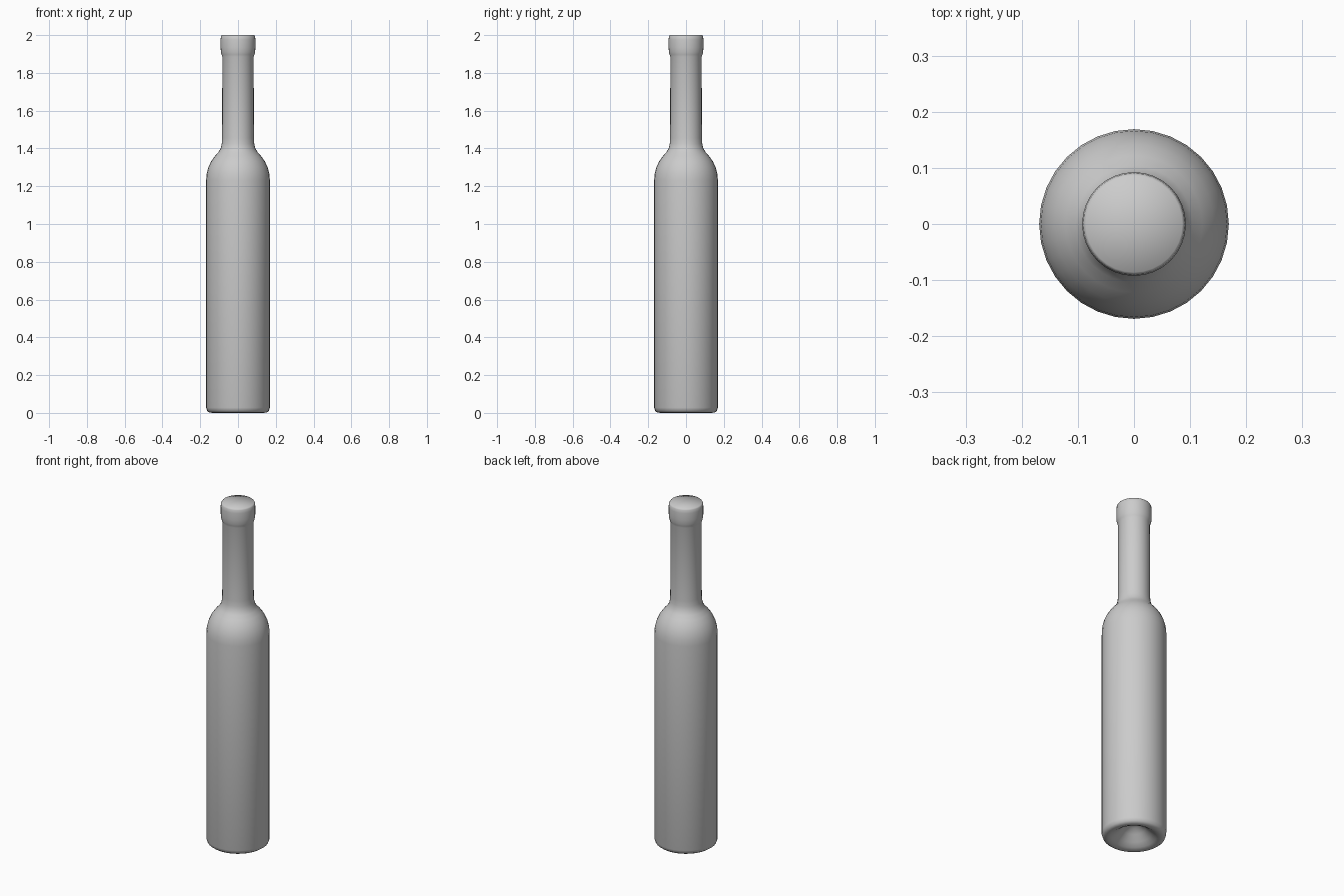
import bpy, bmesh
from math import pi, cos, sin, radians

if "Cube" in bpy.data.objects:
    bpy.data.objects.remove(bpy.data.objects["Cube"])

SIDES = 32

# Half outline (radius, height): punt, heel, body, shoulder, neck, lip, closed top
profile = [
    (0, 0.085), (0.03, 0.078), (0.06, 0.056), (0.09, 0.026), (0.115, 0.008),
    (0.135, 0.0), (0.152, 0.002), (0.163, 0.010), (0.169, 0.028),
    (0.169, 1.23), (0.166, 1.265), (0.157, 1.30), (0.142, 1.332), (0.122, 1.36),
    (0.104, 1.38), (0.092, 1.40), (0.086, 1.425), (0.084, 1.455),
    (0.083, 1.885), (0.087, 1.897), (0.0905, 1.91), (0.0925, 1.935),
    (0.0925, 1.975), (0.0905, 1.993), (0.086, 2.0), (0, 2.0),
]


def lathe(name, points, sides):
    bm = bmesh.new()
    rings = []
    for r, z in points:
        n = sides if r else 1
        rings.append([bm.verts.new((r * cos(2 * pi * i / sides), r * sin(2 * pi * i / sides), z))
                      for i in range(n)])
    for a, b in zip(rings, rings[1:]):
        for i in range(sides):
            j = (i + 1) % sides
            quad = [a[i % len(a)], a[j % len(a)], b[j % len(b)], b[i % len(b)]]
            bm.faces.new(list(dict.fromkeys(quad)))
    bmesh.ops.recalc_face_normals(bm, faces=bm.faces)
    mesh = bpy.data.meshes.new(name)
    bm.to_mesh(mesh)
    bm.free()
    obj = bpy.data.objects.new(name, mesh)
    bpy.context.collection.objects.link(obj)
    bpy.context.view_layer.objects.active = obj
    obj.select_set(True)
    bpy.ops.object.shade_smooth_by_angle(angle=radians(60))
    return obj


lathe("bottle", profile, SIDES)
